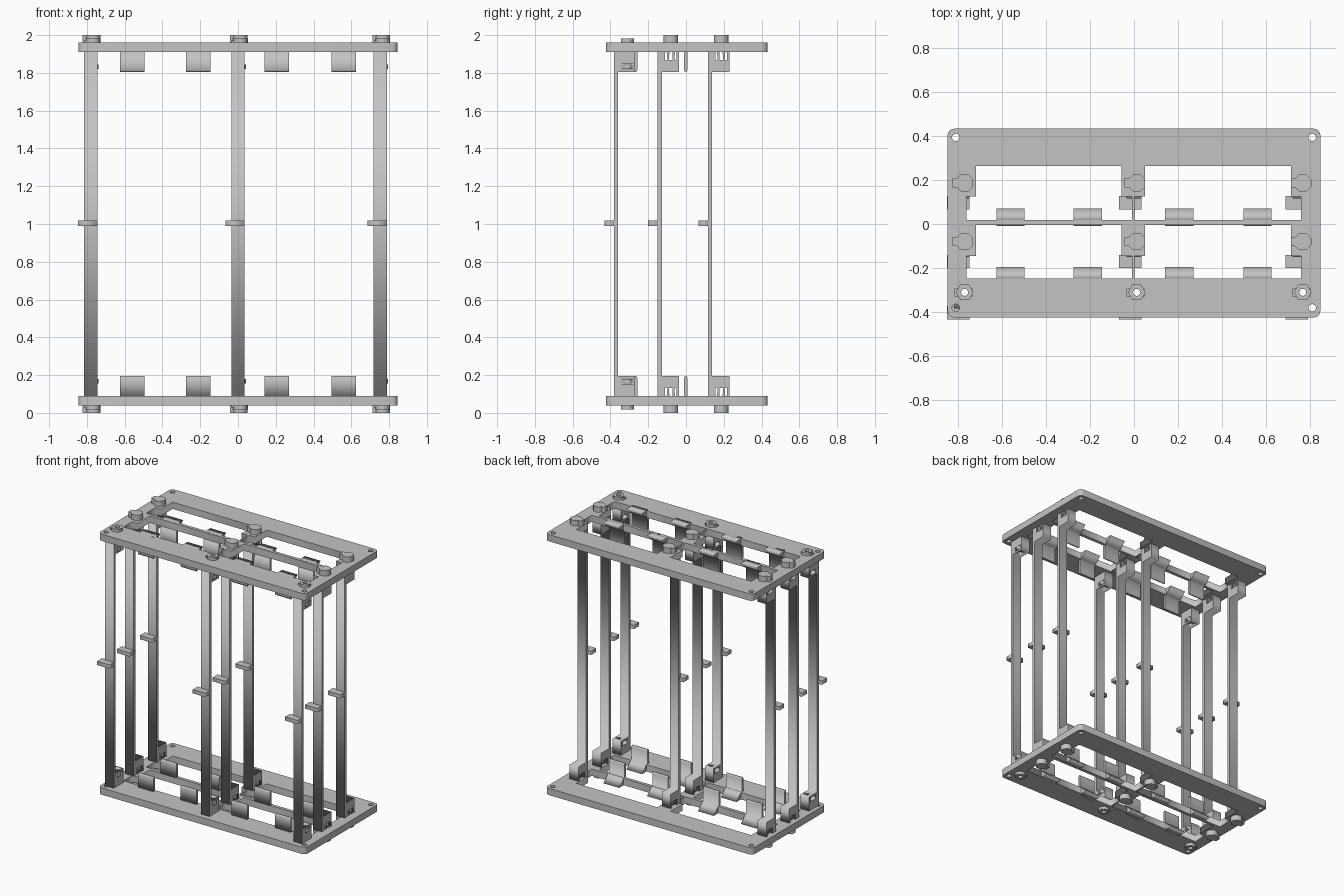
import bpy
from math import cos, sin, pi, radians

if "Cube" in bpy.data.objects:
    bpy.data.objects.remove(bpy.data.objects["Cube"])

GREY = 0.55
grey = bpy.data.materials.new("plain grey")
grey.use_nodes = True
grey.diffuse_color = (GREY, GREY, GREY, 1)
grey.node_tree.nodes["Principled BSDF"].inputs["Base Color"].default_value = (GREY, GREY, GREY, 1)


def ring(cx, cy, r, n=16, turn=0.0):
    """Regular polygon outline."""
    return [(cx + r * cos(turn + 2 * pi * i / n), cy + r * sin(turn + 2 * pi * i / n)) for i in range(n)]


def rect(a0, a1, b0, b1):
    return [(a0, b0), (a1, b0), (a1, b1), (a0, b1)]


def prism(name, outlines, lo, hi, axis="z", mirror=True):
    """Extrude filled outlines (inner ones are holes) along z, or a y-z profile along x."""
    curve = bpy.data.curves.new(name, "CURVE")
    curve.dimensions = "2D"
    curve.fill_mode = "BOTH"
    curve.extrude = (hi - lo) / 2
    for outline in outlines:
        spline = curve.splines.new("POLY")
        spline.points.add(len(outline) - 1)
        for point, (a, b) in zip(spline.points, outline):
            point.co = (a, b, 0, 1)
        spline.use_cyclic_u = True
    temp = bpy.data.objects.new(name, curve)
    bpy.context.collection.objects.link(temp)
    graph = bpy.context.evaluated_depsgraph_get()
    mesh = bpy.data.meshes.new_from_object(temp.evaluated_get(graph))
    bpy.data.objects.remove(temp)
    bpy.data.curves.remove(curve)
    for v in mesh.vertices:
        a, b, c = v.co
        c += (lo + hi) / 2
        x, y, z = (a, b, c) if axis == "z" else (c, a, b)
        v.co = (x, y, z - 1)
    mesh.materials.clear()
    mesh.materials.append(grey)
    obj = bpy.data.objects.new(name, mesh)
    obj.location.z = 1
    bpy.context.collection.objects.link(obj)
    # weld the caps to the walls so the solid is closed
    weld = obj.modifiers.new("weld", "WELD")
    weld.merge_threshold = 0.0002
    if mirror:  # bottom part repeated at the top
        m = obj.modifiers.new("mirror", "MIRROR")
        m.use_axis = (False, False, True)
        m.use_mirror_merge = False
    return obj


PLATE_LO, PLATE_HI, FOOT_TOP = 0.04, 0.09, 0.195
COLUMNS = (-0.78, 0.0, 0.753)      # post centres in x
ROWS = (-0.382, -0.15, 0.116)      # post front faces in y
BOLT_Y = -0.31

# End plates: rounded outline, four stepped openings, bolt and corner holes
corners = [(0.815, 0.402, 0), (-0.815, 0.402, 1), (-0.815, -0.394, 2), (0.815, -0.394, 3)]
outline = [(cx + 0.03 * cos((q + t / 4) * pi / 2), cy + 0.03 * sin((q + t / 4) * pi / 2))
           for cx, cy, q in corners for t in range(5)]


def opening(left, right, wide_left, wide_right, top, step, bottom):
    return [(left, top), (right, top), (right, step), (wide_right, step),
            (wide_right, bottom), (wide_left, bottom), (wide_left, step), (left, step)]


loops = [outline]
for top, step, bottom in ((0.262, 0.125, 0.018), (-0.005, -0.145, -0.248)):
    loops.append(opening(-0.716, -0.057, -0.76, -0.008, top, step, bottom))
    loops.append(opening(0.05, 0.712, 0.003, 0.757, top, step, bottom))
loops += [ring(x, y, 0.017) for x in (-0.808, 0.808) for y in (-0.38, 0.393)]
loops += [ring(x + 0.012, BOLT_Y, 0.016) for x in COLUMNS]
prism("end_plates", loops, PLATE_LO, PLATE_HI)

# Guide tabs with a ramp, on the front edge and on the middle bar
for row, edge in (("front", -0.248), ("middle", 0.018)):
    profile = [(edge - 0.02, PLATE_LO), (edge + 0.052, PLATE_LO), (edge, PLATE_HI), (edge - 0.01, PLATE_HI),
               (edge - 0.01, 0.185), (edge - 0.015, FOOT_TOP), (edge - 0.023, FOOT_TOP),
               (edge - 0.028, 0.185), (edge - 0.028, PLATE_HI), (edge - 0.02, PLATE_HI)]
    for i, x in enumerate((-0.56, -0.21, 0.205, 0.56)):
        prism(f"{row}_guide_tab_{i + 1}", [profile], x - 0.064, x + 0.064, "x")

# Posts, each with a foot at both ends
for r, y in enumerate(ROWS):
    back, inner, peg_y = y + 0.113, y + 0.022, y + 0.07
    bottom = [(back, PLATE_HI), (back, FOOT_TOP), (inner, FOOT_TOP)]
    if r:  # notch for the snap peg
        bottom = [(peg_y - 0.03, PLATE_HI), (peg_y - 0.03, 0.132),
                  (peg_y + 0.03, 0.132), (peg_y + 0.03, PLATE_HI)] + bottom
    bottom = [(y, PLATE_HI)] + bottom
    profile = bottom + [(a, 2 - b) for a, b in reversed(bottom)]
    shapes = [profile]
    if r == 0:  # side slots for the nuts
        slot = rect(BOLT_Y - 0.031, BOLT_Y + 0.031, 0.153, 0.182)
        shapes += [slot, [(a, 2 - b) for a, b in slot]]
    for c, x in enumerate(COLUMNS):
        tag = f"{r + 1}_{c + 1}"
        post = prism(f"post_{tag}", shapes, x - 0.035, x + 0.035, "x", mirror=False)
        prism(f"side_clip_{tag}", [rect(x - 0.067, x + 0.035, y - 0.05, y + 0.01)], 0.99, 1.018, mirror=False)
        px = x + 0.012
        if r == 0:
            # bolt hole through the feet, bolt head and captive nut
            cutter = prism(f"bolt_hole_cutter_{tag}", [ring(px, BOLT_Y, 0.016)], 0.03, 1.97, mirror=False)
            cutter.hide_render = True
            cutter.hide_viewport = True
            cut = post.modifiers.new("bolt hole", "BOOLEAN")
            cut.operation = "DIFFERENCE"
            cut.object = cutter
            hole = ring(px, BOLT_Y, 0.016)
            prism(f"bolt_head_{tag}", [ring(px, BOLT_Y, 0.04, 6), hole], 0.018, PLATE_LO)
            prism(f"bolt_collar_{tag}", [rect(px - 0.046, px + 0.036, BOLT_Y - 0.018, BOLT_Y + 0.018), hole],
                  0.028, PLATE_LO)
            prism(f"captive_nut_{tag}", [ring(px, BOLT_Y, 0.03, 6), hole], 0.156, 0.179)
        else:
            # snap peg: octagonal head, locating ear and two legs in the notch
            prism(f"peg_head_{tag}", [ring(px, peg_y, 0.042, 8, radians(22.5))], 0.0, PLATE_LO)
            prism(f"peg_ear_{tag}", [rect(px - 0.054, px, peg_y - 0.02, peg_y + 0.02)], 0.0, PLATE_LO)
            for side, s in (("front", -1), ("back", 1)):
                leg = [(peg_y + s * 0.008, PLATE_HI), (peg_y + s * 0.022, PLATE_HI),
                       (peg_y + s * 0.018, 0.132), (peg_y + s * 0.01, 0.132)]
                prism(f"peg_{side}_leg_{tag}", [leg], px - 0.03, px + 0.02, "x")
